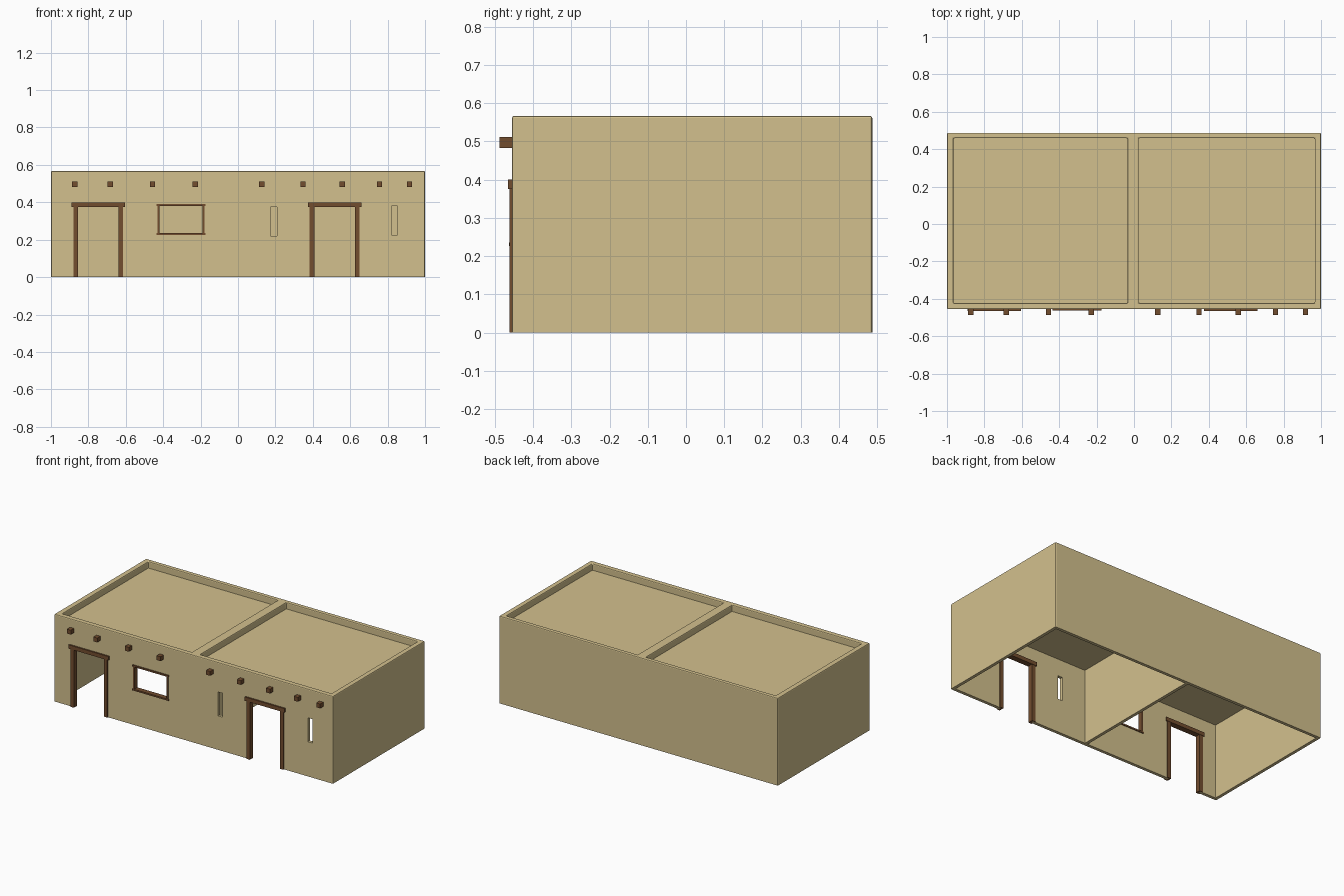
import bpy, bmesh

if "Cube" in bpy.data.objects:
    bpy.data.objects.remove(bpy.data.objects["Cube"])

def material(name, color):
    m = bpy.data.materials.new(name)
    m.diffuse_color = color
    m.use_nodes = True
    m.node_tree.nodes["Principled BSDF"].inputs["Base Color"].default_value = m.diffuse_color
    return m

ADOBE = material("adobe", (0.65, 0.53, 0.27, 1))
WOOD = material("dark_wood", (0.17, 0.075, 0.028, 1))

def box(name, x, y, z, mat=None):
    """Box from (min, max) ranges on each axis."""
    bm = bmesh.new()
    bmesh.ops.create_cube(bm, size=1)
    for v in bm.verts:
        v.co = [r[0] if c < 0 else r[1] for c, r in zip(v.co, (x, y, z))]
    me = bpy.data.meshes.new(name)
    bm.to_mesh(me)
    bm.free()
    ob = bpy.data.objects.new(name, me)
    bpy.context.collection.objects.link(ob)
    if mat:
        me.materials.append(mat)
    return ob

def cut(ob, *ranges):
    """Subtract a box from the object."""
    cutter = box("cutter", *ranges)
    cutter.hide_render = True
    mod = ob.modifiers.new("cut", 'BOOLEAN')
    mod.operation = 'DIFFERENCE'
    mod.solver = 'EXACT'
    mod.object = cutter
    bpy.context.view_layer.objects.active = ob
    bpy.ops.object.modifier_apply(modifier=mod.name)
    bpy.data.objects.remove(cutter, do_unlink=True)

FRONT, BACK, TOP = -0.455, 0.487, 0.567

# Building shell with two sunken roofs behind the parapet
walls = box("adobe_walls", (-1, 1), (FRONT, BACK), (0, TOP), ADOBE)
for x in ((-0.965, -0.035), (0.025, 0.967)):
    cut(walls, x, (-0.422, 0.459), (0.525, 0.8))

# Softened parapet rims and wall corners
bm = bmesh.new()
bm.from_mesh(walls.data)
edges = [e for e in bm.edges if len(e.link_faces) == 2
         and e.calc_face_angle(0) > 0.5
         and (all(v.co.z > TOP - 0.001 for v in e.verts)
              or abs(e.verts[0].co.z - e.verts[1].co.z) > 0.01)]
bmesh.ops.bevel(bm, geom=edges, offset=0.006, segments=2, profile=0.5, affect='EDGES')
bm.to_mesh(walls.data)
bm.free()

# Two hollow rooms, open underneath
for x in ((-0.98, -0.015), (0.005, 0.98)):
    cut(walls, x, (FRONT + 0.02, BACK - 0.02), (-0.1, 0.485))

# Door, window and slit openings in the front wall
THROUGH = (-0.6, -0.38)
DOORS = ((-0.88, -0.615), (0.383, 0.65))
for a, b in DOORS:
    cut(walls, (a + 0.012, b - 0.012), THROUGH, (-0.1, 0.385))
cut(walls, (-0.425, -0.185), THROUGH, (0.233, 0.385))
cut(walls, (0.175, 0.209), THROUGH, (0.22, 0.375))
cut(walls, (0.82, 0.854), THROUGH, (0.225, 0.38))

# Wooden door frames
for side, (a, b) in zip(("left", "right"), DOORS):
    for n, x in enumerate(((a, a + 0.025), (b - 0.025, b))):
        box(f"{side}_door_post_{n + 1}", x, (-0.462, -0.43), (0, 0.375), WOOD)
    box(f"{side}_door_lintel", (a - 0.01, b + 0.01), (-0.465, -0.428), (0.375, 0.4), WOOD)

# Window frame
for n, x in enumerate((-0.425, -0.185)):
    box(f"window_jamb_{n + 1}", (x - 0.005, x + 0.005), (-0.46, -0.43), (0.236, 0.38), WOOD)
for name, z in (("window_sill", 0.231), ("window_head", 0.385)):
    box(name, (-0.435, -0.175), (-0.463, -0.43), (z - 0.005, z + 0.005), WOOD)

# Roof beam ends poking out of the front wall
for n, x in enumerate((-0.873, -0.683, -0.457, -0.229, 0.127, 0.348, 0.557, 0.756, 0.917)):
    box(f"roof_beam_{n + 1}", (x - 0.014, x + 0.014), (-0.487, -0.45), (0.483, 0.511), WOOD)
